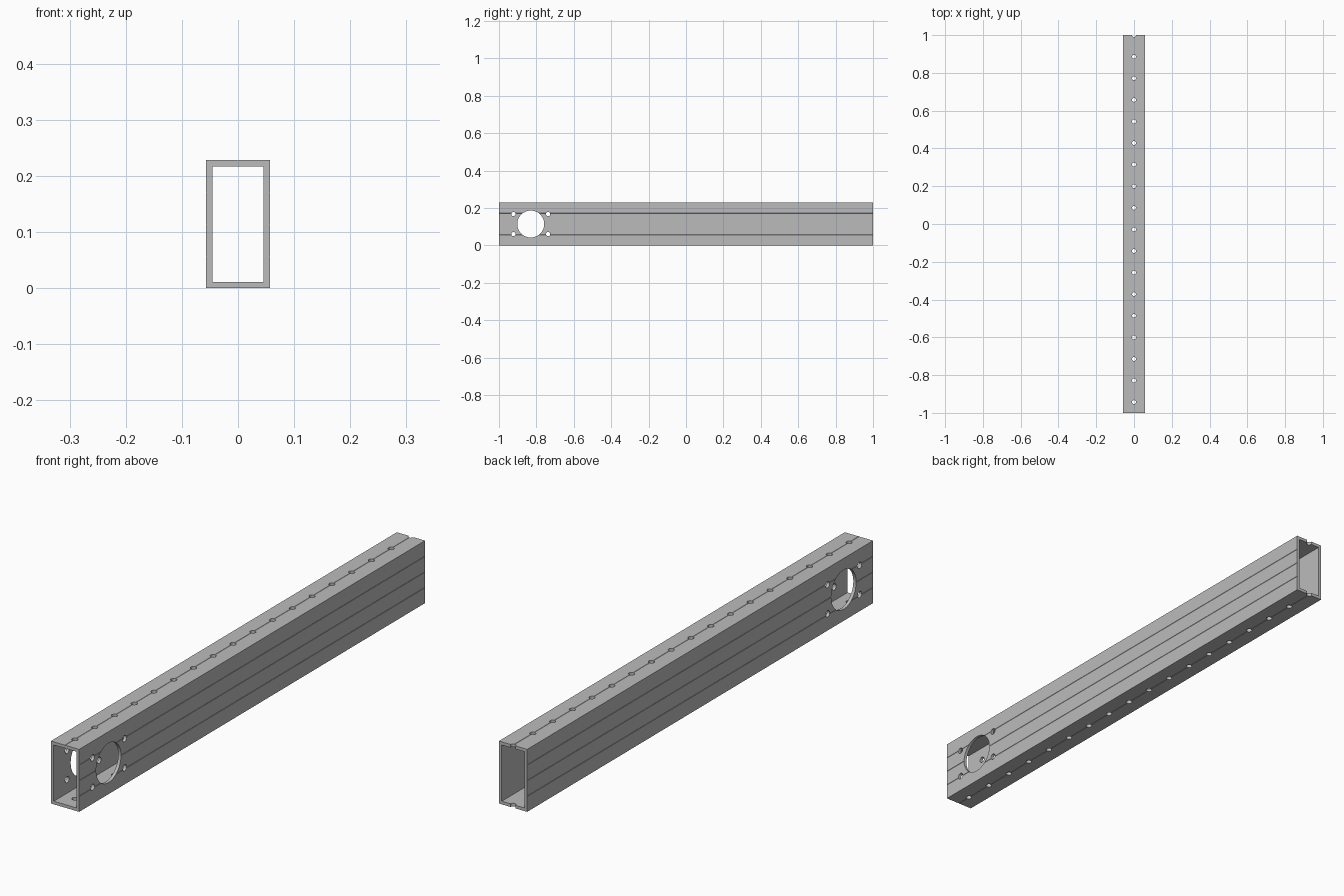
import bpy
import bmesh
import math
from mathutils import Matrix, Vector

if "Cube" in bpy.data.objects:
    bpy.data.objects.remove(bpy.data.objects["Cube"], do_unlink=True)

WIDTH, HEIGHT, LENGTH, WALL = 0.1143, 0.2286, 2.0, 0.0114
PITCH = WIDTH
GROOVE = 0.001
MID = HEIGHT / 2

metal = bpy.data.materials.new("aluminium_grey")
metal.use_nodes = True
grey = (0.5, 0.5, 0.5, 1)
metal.diffuse_color = grey
metal.node_tree.nodes["Principled BSDF"].inputs["Base Color"].default_value = grey


def make_object(name, bm):
    bmesh.ops.recalc_face_normals(bm, faces=bm.faces)
    mesh = bpy.data.meshes.new(name)
    bm.to_mesh(mesh)
    bm.free()
    mesh.materials.append(metal)
    obj = bpy.data.objects.new(name, mesh)
    bpy.context.collection.objects.link(obj)
    return obj


def extrude_profile(name, points, length):
    """Sweep a closed x/z outline along y."""
    bm = bmesh.new()
    face = bm.faces.new([bm.verts.new((x, -length / 2, z)) for x, z in points])
    swept = bmesh.ops.extrude_face_region(bm, geom=[face])["geom"]
    verts = [v for v in swept if isinstance(v, bmesh.types.BMVert)]
    bmesh.ops.translate(bm, verts=verts, vec=(0, length, 0))
    return make_object(name, bm)


def grooved_side(start, end, count):
    """Outline from start to end with evenly spaced V grooves cut inward."""
    start, end = Vector(start), Vector(end)
    along = (end - start).normalized()
    inward = Vector((-along.y, along.x))
    points = [start]
    for i in range(1, count + 1):
        centre = start.lerp(end, i / (count + 1))
        points += [centre - along * GROOVE, centre + inward * GROOVE,
                   centre + along * GROOVE]
    return points


def drill(bm, location, radius, axis, segments):
    turn = Matrix.Rotation(math.pi / 2, 4, "Y") if axis == "X" else Matrix()
    bmesh.ops.create_cone(bm, cap_ends=True, segments=segments, radius1=radius,
                          radius2=radius, depth=0.6,
                          matrix=Matrix.Translation(location) @ turn)


# Outer tube with scribe grooves: one on each narrow side, three on each wide side
w = WIDTH / 2
corners = [(-w, 0), (w, 0), (w, HEIGHT), (-w, HEIGHT)]
outline = []
for i, count in enumerate((1, 3, 1, 3)):
    outline += grooved_side(corners[i], corners[(i + 1) % 4], count)
tube = extrude_profile("box_tube", outline, LENGTH)

# Hollow interior
iw = w - WALL
bore = extrude_profile("bore_cutter", [(-iw, WALL), (iw, WALL),
                       (iw, HEIGHT - WALL), (-iw, HEIGHT - WALL)], LENGTH + 0.2)

# Row of vertical holes, the last one cut in half by the back end
bm = bmesh.new()
for i in range(18):
    drill(bm, (0, LENGTH / 2 - i * PITCH, MID), 0.0105, "Z", 24)
row = make_object("row_hole_cutter", bm)

# Bearing hole with four bolt holes through both wide sides
bm = bmesh.new()
bearing_y = -0.83
drill(bm, (0, bearing_y, MID), 0.072, "X", 64)
for sy in (-1, 1):
    for sz in (-1, 1):
        drill(bm, (0, bearing_y + sy * 0.0925, MID + sz * 0.0535), 0.0115, "X", 24)
bearing = make_object("bearing_hole_cutter", bm)

# Cut the tube and discard the cutters
cutters = (bore, row, bearing)
for cutter in cutters:
    cutter.hide_render = True
    mod = tube.modifiers.new(cutter.name, "BOOLEAN")
    mod.operation = "DIFFERENCE"
    mod.solver = "EXACT"
    mod.object = cutter
bpy.context.view_layer.update()
graph = bpy.context.evaluated_depsgraph_get()
cut_mesh = bpy.data.meshes.new_from_object(tube.evaluated_get(graph))
tube.modifiers.clear()
tube.data = cut_mesh
cut_mesh.materials.clear()
cut_mesh.materials.append(metal)
for poly in cut_mesh.polygons:
    poly.material_index = 0
for cutter in cutters:
    bpy.data.objects.remove(cutter, do_unlink=True)

bpy.ops.object.select_all(action="DESELECT")
tube.select_set(True)
bpy.context.view_layer.objects.active = tube
bpy.ops.object.shade_smooth_by_angle(angle=math.radians(30))
